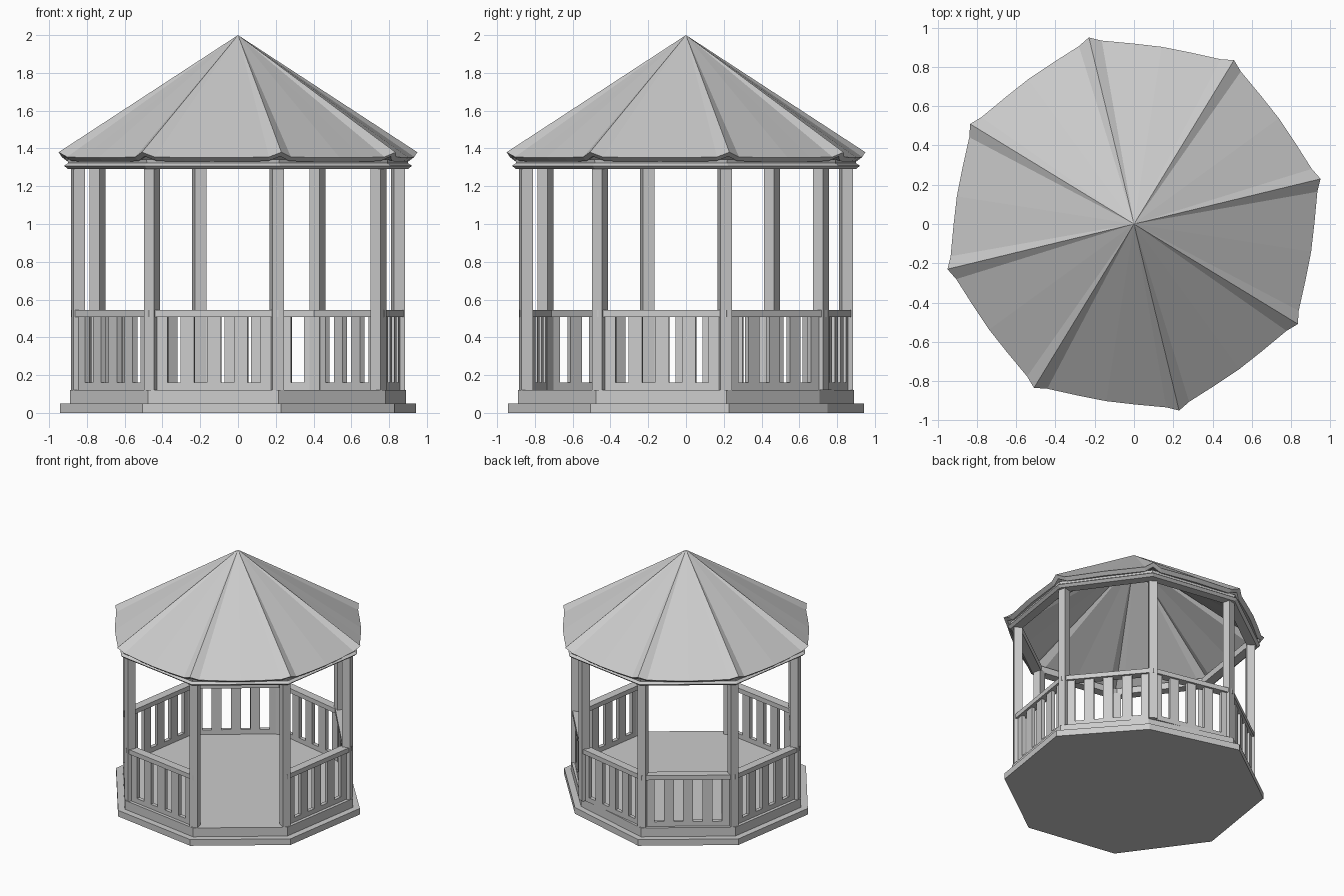
import bpy, bmesh, math
from mathutils import Vector

if "Cube" in bpy.data.objects:
    bpy.data.objects.remove(bpy.data.objects["Cube"])

START = math.radians(13.6)          # angle of the first corner
SKEW = 1                            # this corner sits a little further in


def ring(r, skew=None):
    """Eight corner points of radius r; one corner may be pulled inwards."""
    pts = [Vector((r * math.cos(START + k * math.pi / 4),
                   r * math.sin(START + k * math.pi / 4))) for k in range(8)]
    if skew:
        pts[SKEW] = Vector(skew)
    return pts


def finish(name, bm):
    bmesh.ops.recalc_face_normals(bm, faces=bm.faces)
    me = bpy.data.meshes.new(name)
    bm.to_mesh(me)
    bm.free()
    ob = bpy.data.objects.new(name, me)
    bpy.context.collection.objects.link(ob)
    return ob


def prism(bm, pts, z0, z1):
    low = [bm.verts.new((p.x, p.y, z0)) for p in pts]
    top = [bm.verts.new((p.x, p.y, z1)) for p in pts]
    bm.faces.new(low[::-1])
    bm.faces.new(top)
    n = len(pts)
    for i in range(n):
        j = (i + 1) % n
        bm.faces.new((low[i], low[j], top[j], top[i]))


def plank(bm, a, b, thick, z0, z1):
    d = (b - a).normalized()
    n = Vector((d.y, -d.x)) * thick / 2
    prism(bm, [a - n, a + n, b + n, b - n], z0, z1)


def bridge(bm, loops, closed=False):
    n = len(loops[0])
    pairs = list(zip(loops, loops[1:])) + ([(loops[-1], loops[0])] if closed else [])
    for lo, hi in pairs:
        for i in range(n):
            j = (i + 1) % n
            bm.faces.new((lo[i], lo[j], hi[j], hi[i]))


# stepped base
base = ring(0.97, (0.48, 0.75))
for name, s, z0, z1 in (("base_step", 1.0, 0, 0.05), ("floor_step", 0.944, 0.05, 0.122)):
    bm = bmesh.new()
    prism(bm, [p * s for p in base], z0, z1)
    finish(name, bm)

# posts, turned to face outwards
posts = ring(0.872, (0.42, 0.715))
for k, p in enumerate(posts):
    bm = bmesh.new()
    d = p.normalized() * 0.031
    plank(bm, p - d, p + d, 0.062, 0.12, 1.30)
    finish(f"post_{k + 1}", bm)

# railings on every side but the entrance (side 6)
PITCH, GAP = 0.143, 0.07
for k in range(8):
    if k == 6:
        continue
    a, b = posts[k], posts[(k + 1) % 8]
    bm = bmesh.new()
    prism(bm, [a * 0.955, a * 1.04, b * 1.04, b * 0.955], 0.508, 0.545)
    finish(f"hand_rail_{k + 1}", bm)
    bm = bmesh.new()
    plank(bm, a, b, 0.03, 0.12, 0.16)
    d, length = (b - a).normalized(), (b - a).length
    start = 0.0
    for g in range(5):
        end = length / 2 + (g - 1.5) * PITCH - GAP / 2 if g < 4 else length
        plank(bm, a + d * start, a + d * end, 0.03, 0.16, 0.51)
        start = end + GAP
    finish(f"balusters_{k + 1}", bm)

# moulded ring beam under the eaves
bm = bmesh.new()
profile = [(0.925, 1.29), (0.947, 1.308), (0.925, 1.323), (0.93, 1.342),
           (0.85, 1.342), (0.85, 1.29)]
bridge(bm, [[bm.verts.new((p.x, p.y, z)) for p in ring(r)] for r, z in profile], True)
finish("ring_beam", bm)

# roof: raised ridges at the corners, hollow underneath
corners = ring(0.977)
eave = []
for k in range(8):
    a, b = corners[k], corners[(k + 1) % 8]
    out = ((a + b) / 2).normalized()
    for t, push, z in ((0, 0, 1.38), (0.09, -0.006, 1.355), (0.3, 0.004, 1.352),
                       (0.5, 0.01, 1.352), (0.7, 0.004, 1.352), (0.91, -0.006, 1.355)):
        p = a.lerp(b, t) + out * push
        eave.append((p.x, p.y, z))
bm = bmesh.new()
loops = [[bm.verts.new((x * s, y * s, z + dz)) for x, y, z in eave]
         for s, dz in ((1, 0), (0.97, -0.022), (0.93, -0.012))]
bridge(bm, loops)
for loop, z in ((loops[0], 2.0), (loops[-1], 1.955)):
    tip = bm.verts.new((0, 0, z))
    for i in range(len(loop)):
        bm.faces.new((loop[i], loop[(i + 1) % len(loop)], tip))
finish("roof", bm)
